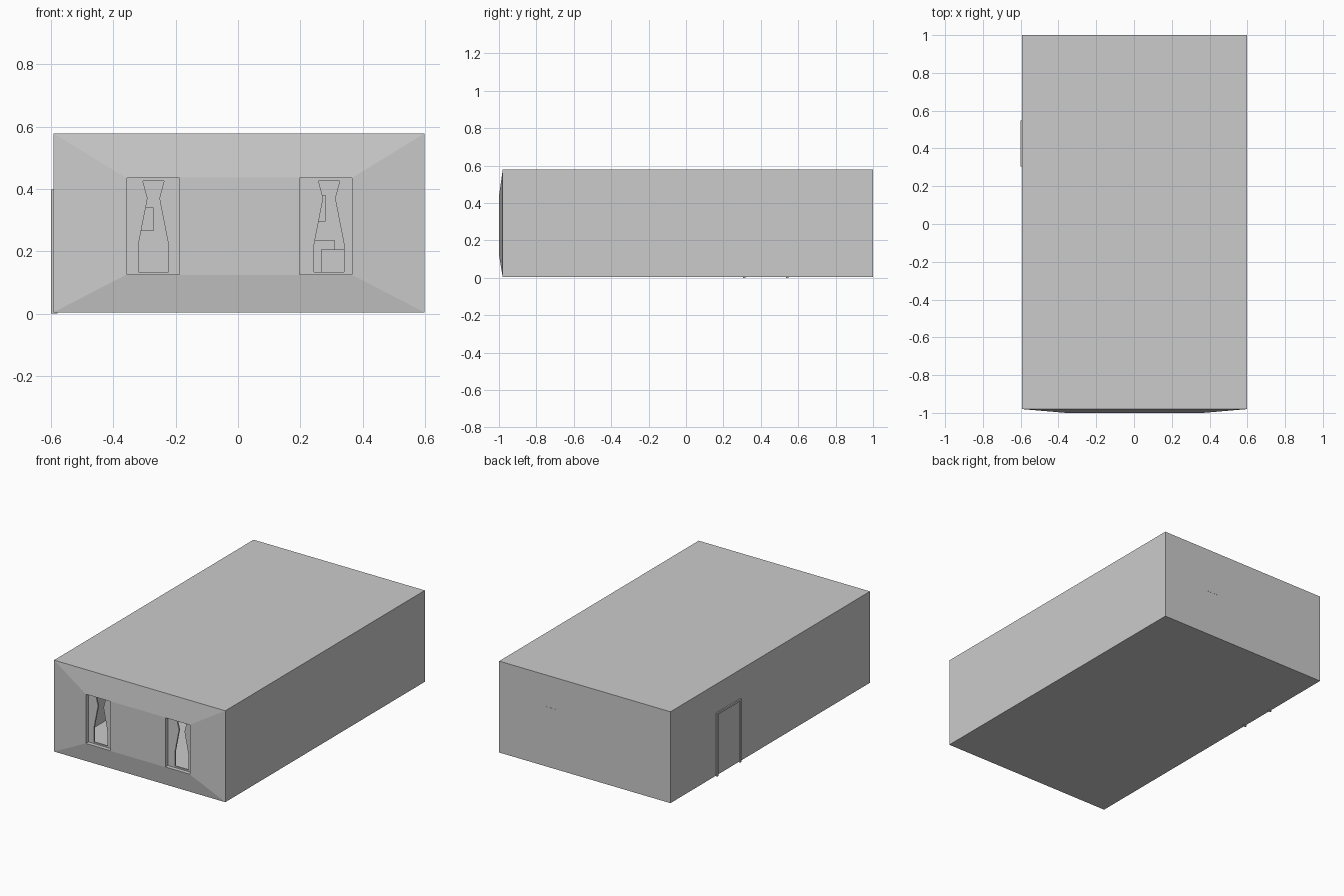
import bpy, bmesh

if "Cube" in bpy.data.objects:
    bpy.data.objects.remove(bpy.data.objects["Cube"])


def box(name, x, y, z):
    """Axis-aligned box from (min, max) ranges."""
    bm = bmesh.new()
    bmesh.ops.create_cube(bm, size=1)
    for v in bm.verts:
        v.co = [r[0] if c < 0 else r[1] for c, r in zip(v.co, (x, y, z))]
    return finish(name, bm)


def finish(name, bm):
    bmesh.ops.recalc_face_normals(bm, faces=bm.faces)
    me = bpy.data.meshes.new(name)
    bm.to_mesh(me)
    bm.free()
    ob = bpy.data.objects.new(name, me)
    bpy.context.collection.objects.link(ob)
    return ob


def prism(name, pts, y0, y1):
    """Extrude an x-z outline along y."""
    bm = bmesh.new()
    f = bm.faces.new([bm.verts.new((x, y0, z)) for x, z in pts])
    ext = bmesh.ops.extrude_face_region(bm, geom=[f])
    for v in ext["geom"]:
        if isinstance(v, bmesh.types.BMVert):
            v.co.y = y1
    return finish(name, bm)


def cut(target, cutter):
    cutter.hide_render = True
    cutter.hide_viewport = True
    cutter.display_type = 'WIRE'
    m = target.modifiers.new(cutter.name, 'BOOLEAN')
    m.object = cutter
    m.operation = 'DIFFERENCE'
    m.solver = 'EXACT'


# room shell: box whose front bulges to a smaller flat panel
bm = bmesh.new()
bmesh.ops.create_cube(bm, size=1)
for v in bm.verts:
    v.co = (0.598 if v.co.x > 0 else -0.592,
            1.0 if v.co.y > 0 else -0.98,
            0.578 if v.co.z > 0 else 0.004)
bm.faces.ensure_lookup_table()
front = min(bm.faces, key=lambda f: f.calc_center_median().y)
bmesh.ops.inset_individual(bm, faces=[front], thickness=0.1)
for v in front.verts:
    v.co = (0.366 if v.co.x > 0 else -0.36, -1.0,
            0.436 if v.co.z > 0.29 else 0.124)
room = finish("room_shell", bm)
cut(room, box("room_cavity", (-0.58, 0.588), (-0.965, 0.99), (0.012, 0.57)))

# window recesses, each with a gap between tied-back curtains
half = [(0.034, 0.426), (0.019, 0.37), (0.048, 0.222), (0.048, 0.134)]
for side, wx, cx in (("left", -0.272, -0.271), ("right", 0.281, 0.292)):
    cut(room, box(side + "_window_recess", (wx - 0.0845, wx + 0.0845),
                  (-1.02, -0.975), (0.1255, 0.4345)))
    outline = [(cx + h, z) for h, z in half] + [(cx - h, z) for h, z in reversed(half)]
    cut(room, prism(side + "_curtain_gap", outline, -0.99, -0.95))

# door frame on the left wall
for name, y0 in (("front", 0.305), ("back", 0.535)):
    box(name + "_door_post", (-0.6, -0.578), (y0, y0 + 0.012), (0, 0.398))
box("door_lintel", (-0.6, -0.578), (0.317, 0.535), (0.386, 0.398))

# pictures on the back wall
box("right_picture", (0.2, 0.281), (0.975, 1.0008), (0.295, 0.38))
box("left_picture", (-0.35, -0.271), (0.975, 0.995), (0.265, 0.34))

# furniture at the back of the room
box("cabinet", (0.266, 0.555), (0.68, 0.8), (0.006, 0.205))
box("headboard", (-0.16, 0.311), (0.93, 0.97), (0.006, 0.234))
box("bed_base", (-0.16, 0.25), (0.6, 0.93), (0.05, 0.13))
for x in (-0.16, 0.22):
    box("bed_leg", (x, x + 0.03), (0.6, 0.63), (0.006, 0.05))
